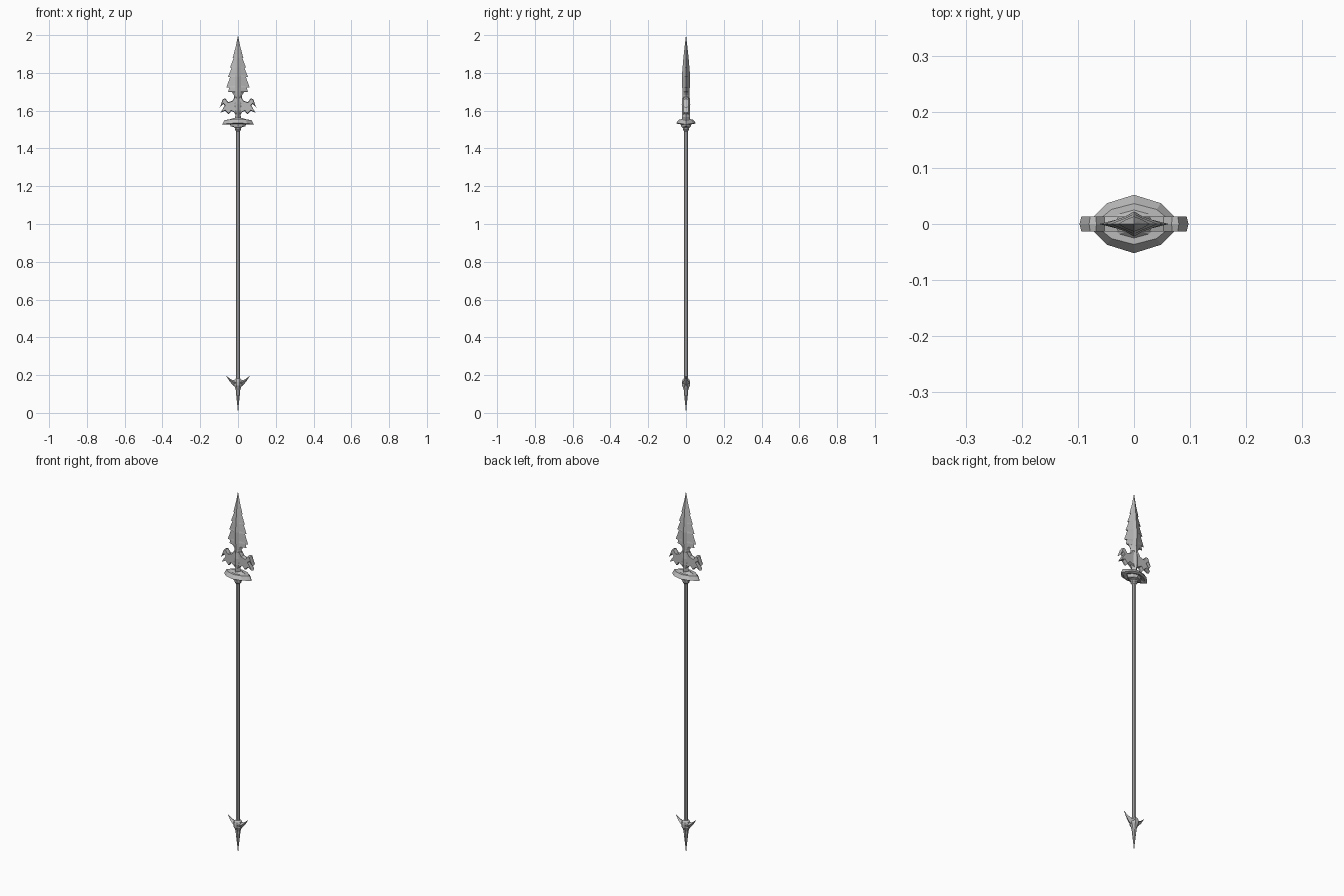
import bpy, bmesh, math

if "Cube" in bpy.data.objects:
    bpy.data.objects.remove(bpy.data.objects["Cube"])

steel = bpy.data.materials.new("dark_steel")
steel.diffuse_color = (0.5, 0.5, 0.5, 1)
steel.use_nodes = True
steel.node_tree.nodes["Principled BSDF"].inputs["Base Color"].default_value = steel.diffuse_color


def finish(name, bm, mirror=(False, False)):
    bmesh.ops.remove_doubles(bm, verts=bm.verts[:], dist=0.00005)
    bmesh.ops.recalc_face_normals(bm, faces=bm.faces[:])
    # open half-shells: make the front (-y) skin face outward
    if any(mirror) and sum(f.normal.y * f.calc_area() for f in bm.faces) > 0:
        bmesh.ops.reverse_faces(bm, faces=bm.faces[:])
    me = bpy.data.meshes.new(name)
    bm.to_mesh(me)
    bm.free()
    me.materials.append(steel)
    ob = bpy.data.objects.new(name, me)
    bpy.context.collection.objects.link(ob)
    if any(mirror):
        m = ob.modifiers.new("mirror", 'MIRROR')
        m.use_axis = (mirror[0], mirror[1], False)
        m.merge_threshold = 0.0001
    return ob


def loft(name, rings):
    """Skin equal-length closed rings of points and cap both ends."""
    bm = bmesh.new()
    loops = [[bm.verts.new(p) for p in r] for r in rings]
    n = len(loops[0])
    for a, b in zip(loops, loops[1:]):
        for i in range(n):
            j = (i + 1) % n
            bm.faces.new((a[i], a[j], b[j], b[i]))
    bm.faces.new(loops[0][::-1])
    bm.faces.new(loops[-1])
    return finish(name, bm)


def turned(name, profile, sides=8):
    """Round part from (radius, z) pairs."""
    ang = [2 * math.pi * (i + 0.5) / sides for i in range(sides)]
    return loft(name, [[(r * math.cos(a), r * math.sin(a), z) for a in ang]
                       for r, z in profile])


def lerp_table(table, z):
    for (z0, t0), (z1, t1) in zip(table, table[1:]):
        if z1 <= z <= z0:
            return t0 + (t1 - t0) * (z0 - z) / (z0 - z1)
    return table[-1][1]


# shaft
turned("shaft", [(0.0105, 0.15), (0.0105, 1.52)])

# serrated blade: sharp edge outline joined to a raised centre ridge
outline = [(0, 2.0), (0.012, 1.94), (0.028, 1.880), (0.017, 1.896),
           (0.042, 1.828), (0.025, 1.850), (0.053, 1.777), (0.033, 1.802),
           (0.062, 1.722), (0.040, 1.748), (0.052, 1.700), (0.036, 1.705),
           (0.022, 1.682), (0.020, 1.665), (0.032, 1.635),
           (0.026, 1.60), (0.014, 1.58), (0.017, 1.54)]
ridge = [(2.0, 0), (1.9, 0.012), (1.77, 0.023), (1.69, 0.018),
         (1.63, 0.023), (1.54, 0.019)]
bm = bmesh.new()
low, rows = 3.0, []
for x, z in outline:
    low = min(low - 0.001, z)
    t = lerp_table(ridge, low)
    rows.append([bm.verts.new(p) for p in
                 ((x, 0, z), (min(x, 0.03) * 0.5, -t * 0.6, (z + 2 * low) / 3),
                  (0, -t, low))])
for a, b in zip(rows, rows[1:]):
    for k in (0, 1):
        bm.faces.new((a[k], a[k + 1], b[k + 1], b[k]))
finish("blade", bm, (True, True))

# barbed wings under the blade: bevelled plates
wing = [(0.002, 1.675), (0.018, 1.672), (0.030, 1.652), (0.052, 1.645),
        (0.067, 1.665), (0.080, 1.662), (0.097, 1.615), (0.078, 1.636),
        (0.070, 1.628), (0.080, 1.610), (0.094, 1.588), (0.068, 1.600),
        (0.050, 1.580), (0.036, 1.598), (0.020, 1.592), (0.002, 1.575)]
bm = bmesh.new()
verts = [bm.verts.new((x, 0, z)) for x, z in wing]
n = len(verts)
inner = []
for i, (x, z) in enumerate(wing):      # pull each corner towards its neighbours
    (px, pz), (qx, qz) = wing[i - 1], wing[(i + 1) % n]
    ax, az = (px - x, pz - z)
    bx, bz = (qx - x, qz - z)
    la, lb = math.hypot(ax, az), math.hypot(bx, bz)
    dx, dz = ax / la + bx / lb, az / la + bz / lb
    convex = -1 if ax * bz - az * bx < 0 else 1
    k = 0.003 * convex if 0 < i < n - 1 else 0
    inner.append(bm.verts.new((x + dx * k, -0.013, z + dz * k)))
bm.faces.new(inner)
for i in range(n - 1):
    bm.faces.new((verts[i], verts[i + 1], inner[i + 1], inner[i]))
finish("blade_wings", bm, (True, True))

# guard: pointed oval with drooping ends and a stepped underside
quarter = [(0.084, 0.0), (0.071, 0.014), (0.048, 0.037), (0.0, 0.052)]
oval = (quarter + [(-x, y) for x, y in quarter[2::-1]]
        + [(-x, -y) for x, y in quarter[1:]]
        + [(x, -y) for x, y in quarter[2:0:-1]])


def oval_ring(sx, sy, z, droop):
    return [(x * sx, y * sy, z - droop * (abs(x) / 0.084) ** 2) for x, y in oval]


loft("guard", [oval_ring(*r) for r in
               ((0.25, 0.34, 1.562, 0), (0.55, 0.48, 1.553, 0),
                (0.84, 0.70, 1.553, 0.002), (1.0, 1.0, 1.535, 0.008),
                (0.80, 0.80, 1.529, 0.003), (0.52, 0.56, 1.533, 0),
                (0.46, 0.52, 1.517, 0), (0.28, 0.34, 1.514, 0))])

# collar below the guard
turned("collar", [(0.026, 1.522), (0.024, 1.512), (0.018, 1.509),
                  (0.018, 1.500), (0.011, 1.491)])

# foot: collar and long spike
turned("foot_spike", [(0.012, 0.182), (0.020, 0.176), (0.024, 0.164),
                      (0.024, 0.146), (0.018, 0.136), (0.013, 0.122),
                      (0.010, 0.09), (0.0045, 0.045), (0.0003, 0.0)])

# foot horns: curved, tapering to points
horn = [(0.0, 0.172, 0.137, 0.022), (0.016, 0.172, 0.138, 0.021),
        (0.030, 0.174, 0.150, 0.014), (0.044, 0.182, 0.166, 0.008),
        (0.062, 0.197, 0.195, 0.001)]
for name, side in (("foot_horn_right", 1), ("foot_horn_left", -1)):
    loft(name, [[(side * x, 0, top), (side * x, t, (top * 2 + bot) / 3),
                 (side * x, 0, bot), (side * x, -t, (top * 2 + bot) / 3)]
                for x, top, bot, t in horn])
